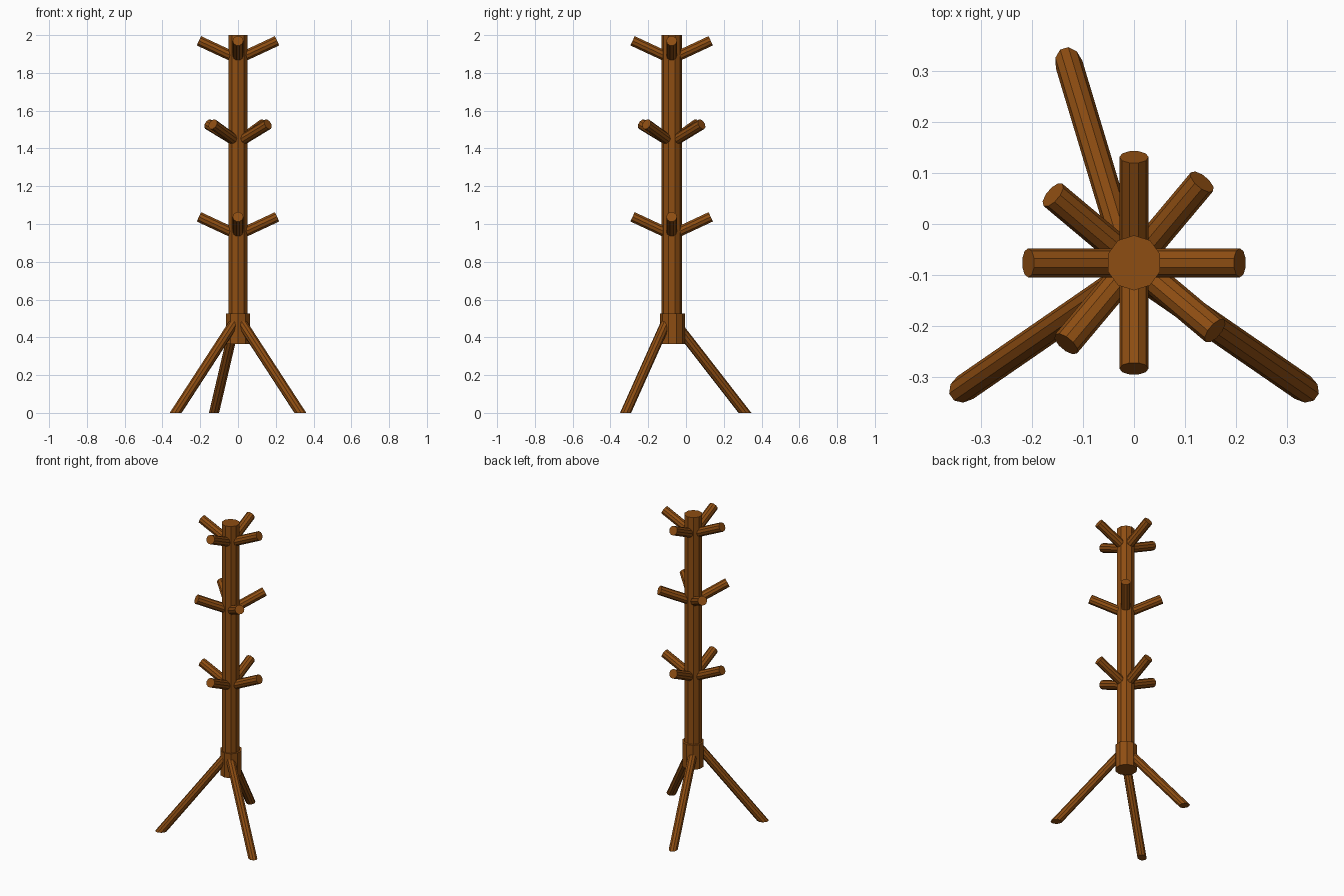
import bpy, bmesh, math
from mathutils import Vector, Matrix

if "Cube" in bpy.data.objects:
    bpy.data.objects.remove(bpy.data.objects["Cube"], do_unlink=True)

SIDES = 10
AXIS = Vector((0, -0.076, 0))   # centre line of the pole

# Single wood colour
wood = bpy.data.materials.new("brown_wood")
wood.use_nodes = True
wood.diffuse_color = (0.27, 0.075, 0.006, 1)
wood.node_tree.nodes["Principled BSDF"].inputs["Base Color"].default_value = wood.diffuse_color


def rod(name, start, end, radius, spin=0.0, cut_floor=False):
    """Faceted rod between two points, optionally trimmed flat at the floor."""
    start, end = Vector(start), Vector(end)
    along = end - start
    bm = bmesh.new()
    bmesh.ops.create_cone(bm, cap_ends=True, segments=SIDES, radius1=radius,
                          radius2=radius, depth=along.length)
    place = (Matrix.Translation((start + end) / 2)
             @ along.to_track_quat('Z', 'Y').to_matrix().to_4x4()
             @ Matrix.Rotation(spin, 4, 'Z'))
    if along.x == along.y == 0:
        place = Matrix.Translation((start + end) / 2)
    bm.transform(place)
    if cut_floor:
        bmesh.ops.bisect_plane(bm, geom=bm.verts[:] + bm.edges[:] + bm.faces[:],
                               plane_co=(0, 0, 0), plane_no=(0, 0, -1), clear_outer=True)
        bmesh.ops.holes_fill(bm, edges=[e for e in bm.edges if e.is_boundary])
    bmesh.ops.recalc_face_normals(bm, faces=bm.faces[:])
    mesh = bpy.data.meshes.new(name)
    bm.to_mesh(mesh)
    bm.free()
    mesh.materials.append(wood)
    obj = bpy.data.objects.new(name, mesh)
    bpy.context.collection.objects.link(obj)
    return obj


# Upright pole and the collar holding the legs
rod("pole", AXIS + Vector((0, 0, 0.4)), AXIS + Vector((0, 0, 2)), 0.054)
rod("collar", (0, -0.072, 0.366), (0, -0.072, 0.525), 0.066)

# Three tiers of four upward-slanting pegs, the middle tier turned
REACH = 0.207
RISE = REACH * math.tan(math.radians(25))
for tier, tip_z, turn in (("lower", 1.038, 0), ("middle", 1.528, 50), ("upper", 1.97, 0)):
    for i in range(4):
        a = math.radians(turn + 90 * i)
        tip = AXIS + Vector((REACH * math.cos(a), REACH * math.sin(a), tip_z))
        root = AXIS + Vector((0, 0, tip_z - RISE))
        rod(f"{tier}_peg_{i + 1}", root, tip, 0.0285, math.pi / SIDES)

# Three splayed legs, cut level with the floor
for name, foot, top in (("front_left_leg", (0.33, -0.244), (0.005, -0.02)),
                        ("front_right_leg", (-0.33, -0.244), (-0.005, -0.02)),
                        ("back_leg", (-0.127, 0.388), (-0.01, 0))):
    foot = AXIS + Vector((*foot, 0))
    top = AXIS + Vector((*top, 0.5))
    rod(name, top, foot + (foot - top) * 0.15, 0.027, math.pi / SIDES, cut_floor=True)
